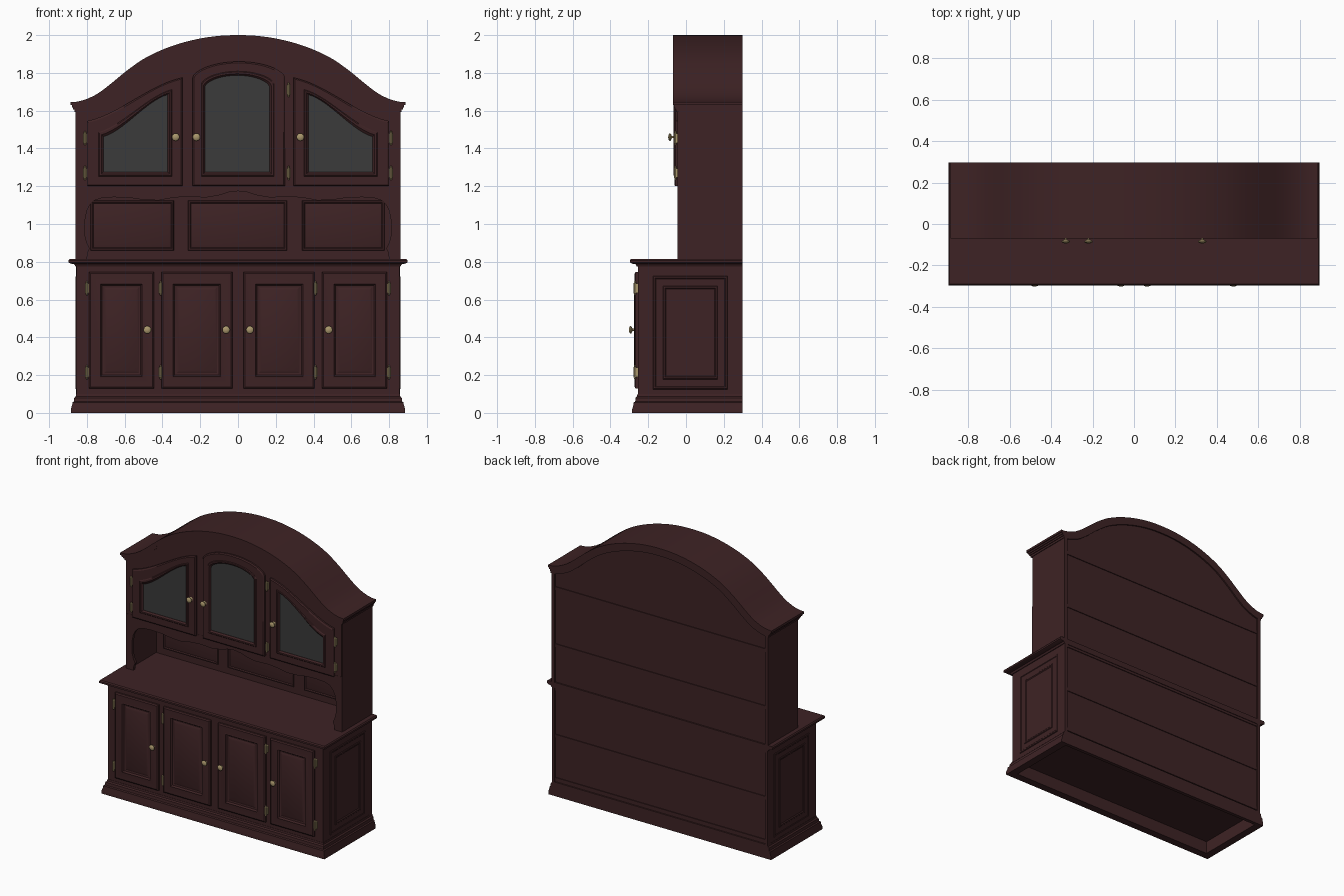
import bpy, bmesh, math

if "Cube" in bpy.data.objects:
    bpy.data.objects.remove(bpy.data.objects["Cube"])

def material(name, rgb):
    m = bpy.data.materials.new(name)
    m.diffuse_color = (*rgb, 1)
    m.use_nodes = True
    m.node_tree.nodes["Principled BSDF"].inputs["Base Color"].default_value = m.diffuse_color
    return m

WOOD = material("dark_mahogany", (0.048, 0.0165, 0.018))
GLASS = material("grey_glass", (0.043, 0.043, 0.043))
BRASS = material("aged_brass", (0.40, 0.31, 0.15))
BACK = 0.298

def loft(name, loops, mat=WOOD, cap0=True, cap1=True):
    """Skin a stack of equal-length closed loops of 3D points."""
    bm = bmesh.new()
    rows = [[bm.verts.new(p) for p in lp] for lp in loops]
    n = len(rows[0])
    for a, b in zip(rows, rows[1:]):
        for i in range(n):
            j = (i + 1) % n
            bm.faces.new((a[i], a[j], b[j], b[i]))
    if cap0:
        bm.faces.new(rows[0])
    if cap1:
        bm.faces.new(rows[-1])
    bmesh.ops.recalc_face_normals(bm, faces=bm.faces)
    me = bpy.data.meshes.new(name)
    bm.to_mesh(me)
    bm.free()
    me.materials.append(mat)
    me.shade_smooth()
    me.set_sharp_from_angle(angle=math.radians(30))
    ob = bpy.data.objects.new(name, me)
    bpy.context.collection.objects.link(ob)
    return ob

def prism(name, outline, y0, y1, mat=WOOD):
    return loft(name, [[(x, y, z) for x, z in outline] for y in (y1, y0)], mat)

def rect(x0, x1, z0, z1, d=0):
    return [(x0 + d, z0 + d), (x1 - d, z0 + d), (x1 - d, z1 - d), (x0 + d, z1 - d)]

def box(name, x0, x1, y0, y1, z0, z1):
    return prism(name, rect(x0, x1, z0, z1), y0, y1)

def tiers(name, profile, **kw):
    """Moulding round front and sides; profile is (overhang, z), back stays flush."""
    loops = []
    for o, z in profile:
        w, f, b = 0.855 + o, -0.255 - o, BACK + min(o, 0)
        loops.append([(-w, f, z), (w, f, z), (w, b, z), (-w, b, z)])
    return loft(name, loops, **kw)

def panel(name, x0, x1, z0, z1, steps, place):
    """Stepped rectangular panel; steps are (inset, height)."""
    return loft(name, [[place(u, h, v) for u, v in rect(x0, x1, z0, z1, d)]
                       for d, h in steps])

def lathe(name, profile, place, n=16):
    loops = [[place(r * math.cos(2 * math.pi * i / n), r * math.sin(2 * math.pi * i / n), h)
              for i in range(n)] for r, h in profile]
    return loft(name, loops, BRASS)

def knob(x, y, z):
    prof = [(.014, 0), (.014, .003), (.006, .006), (.006, .015), (.013, .018),
            (.02, .023), (.02, .027), (.014, .032), (.004, .034)]
    lathe("knob", prof, lambda a, b, h: (x + a, y - h, z + b))

def hinge(x, y, z):
    prof = [(.002, -.038), (.006, -.034), (.004, -.029), (.007, -.027), (.007, .027),
            (.004, .029), (.006, .034), (.002, .038)]
    lathe("hinge_barrel", prof, lambda a, b, h: (x + a, y - .006 + b, z + h), 10)
    prism("hinge_leaf", rect(x - .011, x + .011, z - .025, z + .025), y - .004, y + .012, BRASS)

# ---- lower cabinet ----
box("base_body", -.855, .855, -.255, .288, .09, .79)
tiers("plinth", [(-.025, .095), (-.025, 0), (.03, 0), (.03, .02), (.022, .045), (.022, .055),
                 (.014, .06), (.012, .08), (.004, .088), (.002, .1)], cap0=False)
tiers("countertop", [(.005, .775), (.012, .787), (.03, .79), (.042, .796), (.042, .808), (.036, .816)])

DOOR = [(0, 0), (0, .012), (.008, .018), (.056, .018), (.062, .021), (.07, .010), (.08, .008),
        (.095, .015)]
for s in (-1, 1):
    for a, b, kx, hx in ((.03, .405, .063, .41), (.445, .79, .48, .80)):
        x0, x1 = sorted((s * a, s * b))
        panel("lower_door", x0, x1, .13, .745, DOOR, lambda u, h, v: (u, -.255 - h, v))
        knob(s * kx, -.268, .44)
        for z in (.215, .66):
            hinge(s * hx, -.264, z)
    # side panel on the end of the base
    panel("base_side_panel", -.175, .22, .125, .725,
          [(0, 0), (.003, .005), (.012, .005), (.016, .002), (.052, .002), (.056, .006), (.064, .006), (.07, .001)],
          lambda u, h, v: (s * (.855 + h), u, v))
    # back edge boards of the base
    x0, x1 = sorted((s * .835, s * .8565))
    box("base_back_stile", x0, x1, .27, BACK, .09, .79)
    x0, x1 = sorted((s * .835, s * .86))
    box("upper_side", x0, x1, -.04, BACK, .81, 1.61)

# ---- arched top ----
ARCH = [(0, 2.0), (.1, 1.996), (.2, 1.982), (.3, 1.958), (.4, 1.923), (.5, 1.874), (.6, 1.803),
        (.67, 1.745), (.74, 1.692), (.8, 1.662), (.85, 1.648), (.9, 1.645)]

def arch(x):
    """Smooth height of the arch at x (Catmull-Rom through the key points)."""
    x = min(abs(x), .899)
    i = max(k for k in range(len(ARCH) - 1) if ARCH[k][0] <= x)
    def slope(k):
        if k == 0:
            return 0
        a, b = ARCH[k - 1], ARCH[min(k + 1, len(ARCH) - 1)]
        return (b[1] - a[1]) / (b[0] - a[0])
    (xa, za), (xb, zb) = ARCH[i], ARCH[i + 1]
    h = xb - xa
    t = (x - xa) / h
    return ((2*t**3 - 3*t*t + 1) * za + (t**3 - 2*t*t + t) * h * slope(i)
            + (3*t*t - 2*t**3) * zb + (t**3 - t*t) * h * slope(i + 1))

def arch_line(w, drop, n=56):
    pts = []
    for i in range(n + 1):
        x = -w + 2 * w * i / n
        k = (arch(x + .005) - arch(x - .005)) / .01
        pts.append((x, arch(x) - drop * math.hypot(1, k)))
    return pts

# cornice bands, widest at the top
for name, d0, d1, w, y in (("cornice_crown", 0, .016, .888, -.07), ("cornice_cove", .015, .028, .880, -.064),
                           ("cornice_bead", .027, .040, .873, -.058), ("cornice_fillet", .039, .054, .866, -.052)):
    prism(name, arch_line(w, d0) + arch_line(w, d1)[::-1], y, BACK)

# closed upper cabinet behind the doors
prism("upper_body", [(.855, 1.2), (-.855, 1.2)] + arch_line(.855, .03), -.045, .288)

# ---- open niche ----
box("niche_back", -.85, .85, .265, .288, .8, 1.21)
for x0, x1 in ((-.78, -.34), (-.265, .26), (.34, .775)):
    panel("niche_panel", x0, x1, .86, 1.125, [(0, 0), (.003, .008), (.01, .008), (.016, .002), (.03, .007)],
          lambda u, h, v: (u, .265 - h, v))
half = [(.80, .815), (.795, .85), (.785, .87), (.80, .90), (.81, .94), (.81, 1.02), (.80, 1.07), (.785, 1.10),
        (.76, 1.125), (.72, 1.138), (.66, 1.142), (.58, 1.14), (.5, 1.128), (.42, 1.125), (.34, 1.14), (.26, 1.145),
        (.17, 1.14), (.1, 1.152), (.05, 1.168)]
edge = [(.857, 1.21), (.857, .815)] + half + [(0, 1.174)]
prism("scalloped_frame", edge + [(-x, z) for x, z in edge[-2::-1]], -.046, -.026)

# ---- glazed doors ----
def glazed(name, outer, inner):
    mix = lambda t: [(a + (c - a) * t, b + (d - b) * t) for (a, b), (c, d) in zip(outer, inner)]
    loops = [(0, -.04), (0, -.056), (.1, -.062), (.7, -.062), (.76, -.066), (.88, -.066), (1, -.056), (1, -.052)]
    loft(name, [[(x, y, z) for x, z in mix(t)] for t, y in loops], cap1=False)
    prism(name + "_glass", mix(1), -.054, -.048, GLASS)

def slope_top(s, xo, xi, zb, zo, zi, n=14):
    pts = [(s * xi, zb), (s * xo, zb)]
    for i in range(n + 1):
        t = i / n
        e = .45 * t + .55 * t * t * (3 - 2 * t)
        pts.append((s * (xo + (xi - xo) * t), zo + (zi - zo) * e))
    return pts

def round_top(x0, x1, zb, zs, h, n=20):
    pts = [(x1, zb), (x0, zb)]
    for i in range(n + 1):
        u = -math.cos(math.pi * i / n)
        pts.append(((x0 + x1) / 2 + u * (x1 - x0) / 2, zs + h * max(0, 1 - u * u) ** .6))
    return pts

for s in (-1, 1):
    glazed("side_glazed_door", slope_top(s, .80, .295, 1.2, 1.545, 1.775),
           slope_top(s, .713, .373, 1.275, 1.462, 1.685))
    knob(s * .33, -.06, 1.46)
    for z in (1.27, 1.455):
        hinge(s * .81, -.05, z)
glazed("centre_glazed_door", round_top(-.24, .25, 1.2, 1.775, .085), round_top(-.175, .167, 1.275, 1.725, .062))
knob(-.22, -.06, 1.46)
for z in (1.27, 1.71):
    hinge(.268, -.05, z)

# ---- rear battens ----
for z in (.12, .43, .77, 1.08, 1.49):
    box("back_batten", -.84, .84, .28, .294, z - .012, z + .012)
